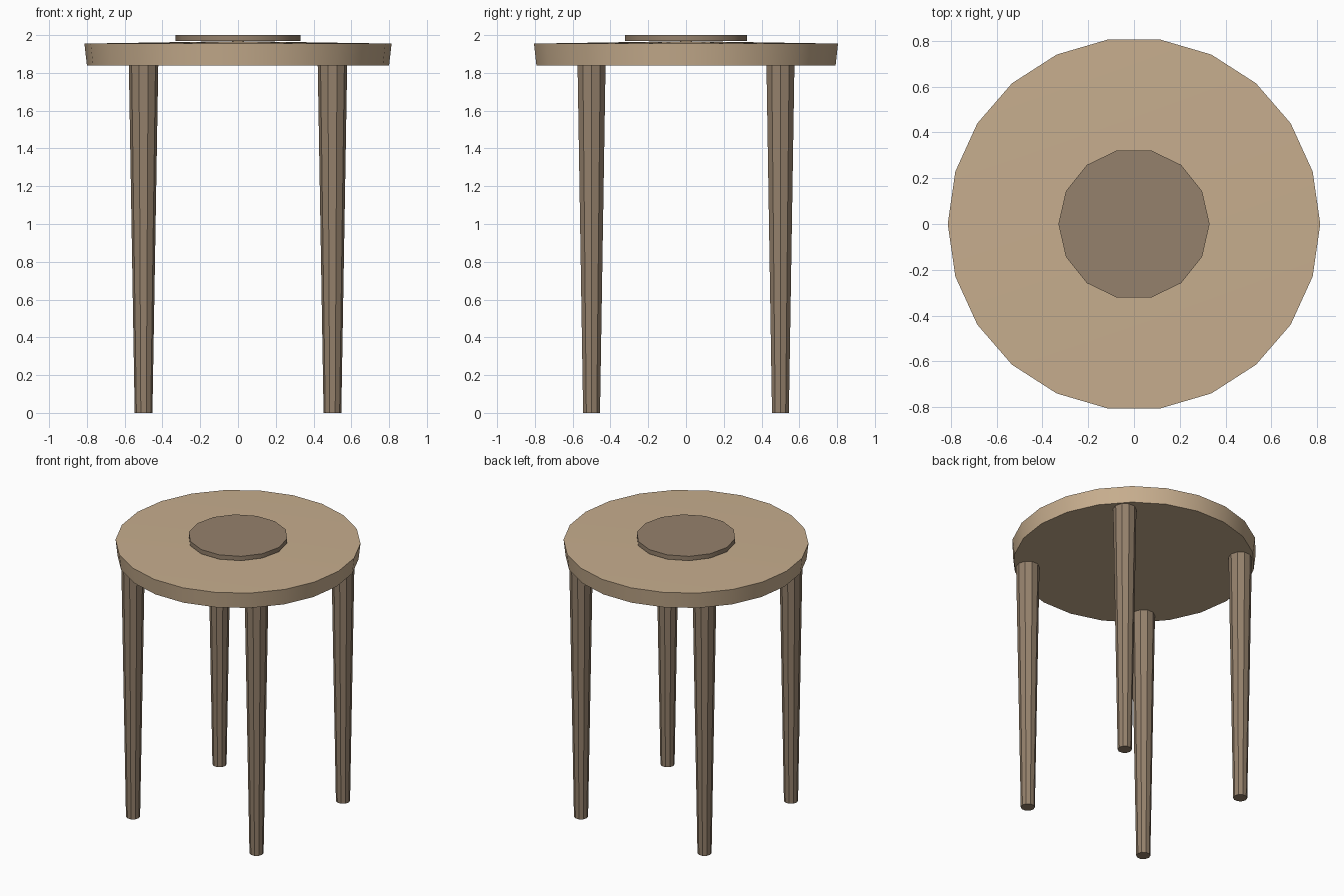
import bpy
import bmesh
from math import cos, sin, tau, radians

cube = bpy.data.objects.get("Cube")
if cube:
    bpy.data.objects.remove(cube, do_unlink=True)


def make_material(name, color):
    mat = bpy.data.materials.new(name)
    mat.use_nodes = True
    mat.diffuse_color = (*color, 1)
    mat.node_tree.nodes["Principled BSDF"].inputs["Base Color"].default_value = (*color, 1)
    return mat


def turned(name, profile, sides, mat, location=(0, 0, 0), smooth_angle=None):
    """Closed solid turned from (radius, z) rings; a zero radius makes a tip."""
    bm = bmesh.new()
    rings = []
    for r, z in profile:
        count = sides if r else 1
        rings.append([bm.verts.new((r * cos(tau * i / sides), r * sin(tau * i / sides), z))
                      for i in range(count)])
    bm.faces.new(rings[0][::-1])
    for low, high in zip(rings, rings[1:]):
        for i in range(sides):
            j = (i + 1) % sides
            if len(high) == 1:
                bm.faces.new((low[i], low[j], high[0]))
            else:
                bm.faces.new((low[i], low[j], high[j], high[i]))
    if len(rings[-1]) > 1:
        bm.faces.new(rings[-1])
    mesh = bpy.data.meshes.new(name)
    bm.to_mesh(mesh)
    bm.free()
    mesh.materials.append(mat)
    obj = bpy.data.objects.new(name, mesh)
    obj.location = location
    bpy.context.collection.objects.link(obj)
    if smooth_angle:
        bpy.ops.object.select_all(action='DESELECT')
        obj.select_set(True)
        bpy.context.view_layer.objects.active = obj
        bpy.ops.object.shade_smooth_by_angle(angle=radians(smooth_angle))
    return obj


light_wood = make_material("light wood", (0.57, 0.42, 0.27))
dark_wood = make_material("dark wood", (0.30, 0.22, 0.15))

# Flared seat with a shallow domed top
turned("seat", [(0.80, 1.84), (0.813, 1.955), (0, 1.968)], 22, light_wood, smooth_angle=30)

# Raised centre disc
turned("centre_disc", [(0.33, 1.968), (0.33, 2.0)], 14, dark_wood, smooth_angle=30)

# Four tapered legs
for side, x in (("left", 0.5), ("right", -0.5)):
    for end, y in (("front", -0.5), ("back", 0.5)):
        turned(f"{end}_{side}_leg", [(0.047, 0), (0.078, 1.845)], 10, dark_wood, (x, y, 0))
